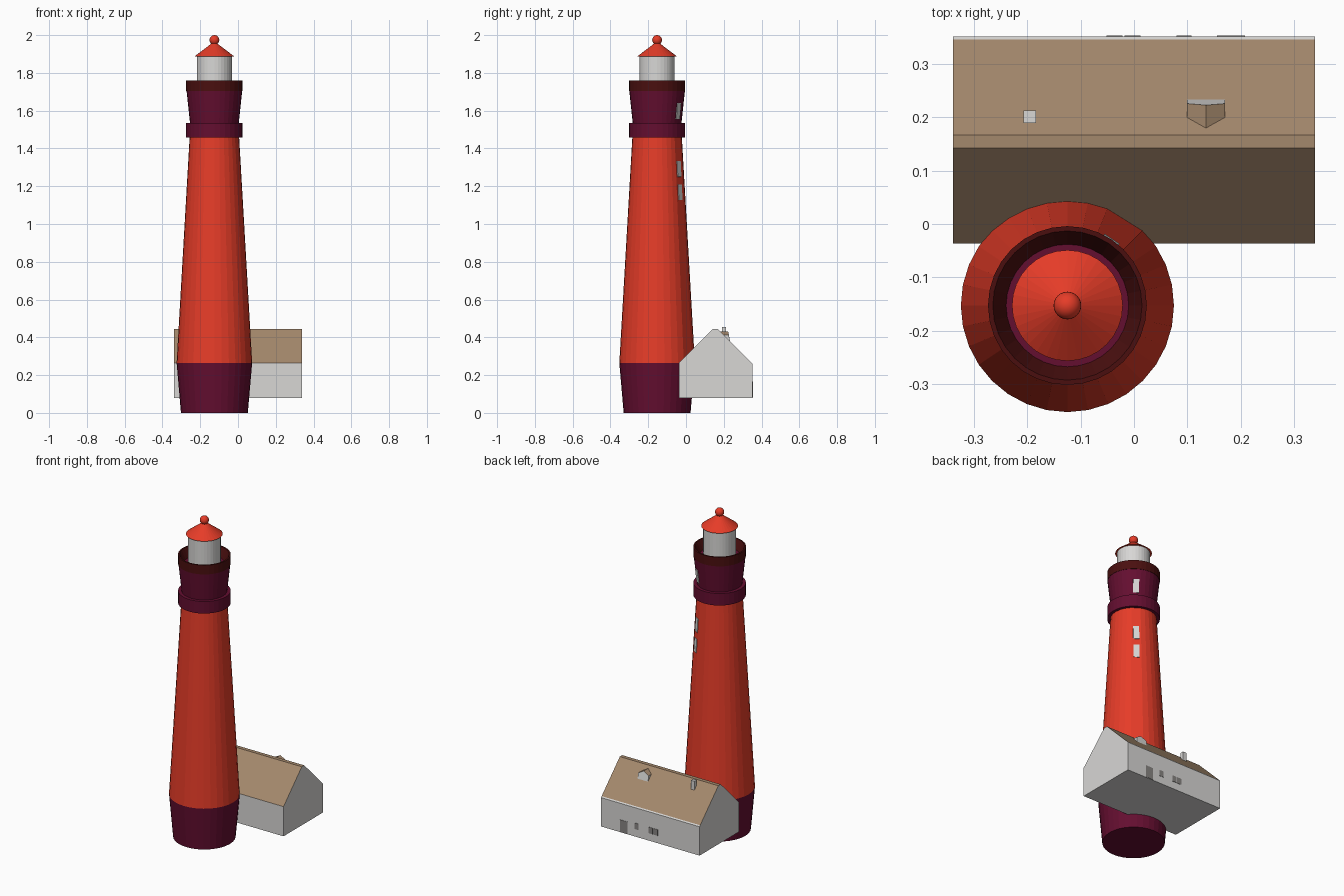
import bpy, bmesh, math
from mathutils import Vector, Matrix

if "Cube" in bpy.data.objects:
    bpy.data.objects.remove(bpy.data.objects["Cube"])

CX, CY, SEG = -0.125, -0.153, 32


def mat(name, rgb):
    m = bpy.data.materials.new(name)
    lin = [((c / 255 + 0.055) / 1.055) ** 2.4 if c > 10 else c / 255 / 12.92 for c in rgb]
    m.diffuse_color = (*lin, 1)
    m.use_nodes = True
    m.node_tree.nodes["Principled BSDF"].inputs["Base Color"].default_value = m.diffuse_color
    return m


RED = mat("tower red", (230, 60, 40))
PURPLE = mat("deep purple", (100, 14, 48))
MAROON = mat("dark maroon", (74, 15, 15))
WHITE = mat("off white", (216, 215, 213))
TAN = mat("roof tan", (164, 136, 108))
GREY = mat("opening grey", (136, 132, 130))


def finish(name, bm, mats):
    bmesh.ops.recalc_face_normals(bm, faces=bm.faces)
    me = bpy.data.meshes.new(name)
    bm.to_mesh(me)
    bm.free()
    for m in mats:
        me.materials.append(m)
    ob = bpy.data.objects.new(name, me)
    bpy.context.collection.objects.link(ob)
    return ob


def lathe(name, profile, mats, bands=None, cap=0, skip=()):
    """Turn (radius, height) points round the tower axis; bands = material per step."""
    bm = bmesh.new()
    angles = [2 * math.pi * i / SEG for i in range(SEG) if i not in skip]
    rings = [[bm.verts.new((CX + r * math.cos(a), CY + r * math.sin(a), z)) for a in angles]
             for r, z in profile]
    n = len(angles)
    for k in range(len(rings) - 1):
        lo, hi = rings[k], rings[k + 1]
        for i in range(n):
            j = (i + 1) % n
            f = bm.faces.new((lo[i], lo[j], hi[j], hi[i]))
            f.material_index = bands[k] if bands else 0
    bm.faces.new(rings[0][::-1])
    bm.faces.new(rings[-1]).material_index = cap
    return finish(name, bm, mats)


def box(name, lo, hi, m, matrix=Matrix()):
    bm = bmesh.new()
    bmesh.ops.create_cube(bm, size=1)
    for v in bm.verts:
        v.co = matrix @ Vector([l + (h - l) * (c + 0.5) for l, h, c in zip(lo, hi, v.co)])
    return finish(name, bm, [m])


def loft(name, ends, mats, rule):
    """Join two matching outlines; rule(face) gives the material index."""
    bm = bmesh.new()
    a, b = [[bm.verts.new(p) for p in e] for e in ends]
    n = len(a)
    for i in range(n):
        j = (i + 1) % n
        bm.faces.new((a[i], a[j], b[j], b[i]))
    bm.faces.new(a[::-1])
    bm.faces.new(b)
    bmesh.ops.recalc_face_normals(bm, faces=bm.faces)
    for f in bm.faces:
        f.material_index = rule(f)
    return finish(name, bm, mats)


# Tower: flared foot, tapering shaft with one flat strip, collar
lathe("tower_foot", [(0.177, 0), (0.2, 0.265)], [PURPLE])
lathe("tower_shaft", [(0.2, 0.265), (0.131, 1.46)], [RED], skip=(5,))
lathe("collar", [(0.149, 1.459), (0.149, 1.534)], [PURPLE])

# Gallery: flared cup with a maroon parapet and sunken floor
lathe("gallery", [(0.129, 1.534), (0.147, 1.703), (0.149, 1.703), (0.149, 1.76),
                  (0.140, 1.76), (0.115, 1.705)],
      [PURPLE, MAROON], bands=[0, 1, 1, 1, 1])

# Lantern, roof and finial ball
lathe("lantern", [(0.093, 1.70), (0.093, 1.89)], [WHITE])
lathe("lantern_roof", [(0.104, 1.888), (0.012, 1.958)], [RED])
bm = bmesh.new()
bmesh.ops.create_uvsphere(bm, u_segments=24, v_segments=12, radius=0.026,
                          matrix=Matrix.Translation((CX, CY, 1.974)))
for f in bm.faces:
    f.smooth = True
finish("finial_ball", bm, [RED])

# Tower windows, thin plates leaning with the wall
A = math.radians(56.25)
for i, (z, r, lean) in enumerate([(1.168, 0.1455, -0.058), (1.292, 0.1385, -0.058),
                                  (1.598, 0.1355, 0.106)]):
    M = (Matrix.Translation((CX + r * math.cos(A), CY + r * math.sin(A), z))
         @ Matrix.Rotation(A, 4, 'Z') @ Matrix.Rotation(lean, 4, 'Y'))
    box(f"tower_window_{i + 1}", (-0.004, -0.017, -0.042), (0.003, 0.017, 0.042), WHITE, M)

# House: gabled body with a narrow flat ridge, roof faces coloured by direction
outline = [(-0.037, 0.08), (0.352, 0.08), (0.352, 0.26), (0.346, 0.267),
           (0.167, 0.445), (0.143, 0.445), (-0.037, 0.265)]
loft("house", [[(x, y, z) for y, z in outline] for x in (-0.34, 0.34)], [WHITE, TAN],
     lambda f: int(f.normal.z > 0.3 and f.calc_center_median().z > 0.3))

# Chimney
box("chimney", (-0.207, 0.19, 0.38), (-0.184, 0.213, 0.455), WHITE)

# Dormer: pentagon front running back into the roof slope
DX = 0.135
front = [(DX - 0.036, 0.234, 0.378), (DX + 0.036, 0.234, 0.378), (DX + 0.036, 0.226, 0.412),
         (DX, 0.223, 0.432), (DX - 0.036, 0.226, 0.412)]
back = [(DX - 0.036, 0.2, 0.378), (DX + 0.036, 0.2, 0.378), (DX + 0.036, 0.199, 0.412),
        (DX, 0.179, 0.432), (DX - 0.036, 0.199, 0.412)]
loft("dormer", [front, back], [WHITE, TAN],
     lambda f: int(f.normal.z > 0.6))

# Back wall door and windows
for name, x0, x1, z0, z1 in [("door", 0.156, 0.208, 0.082, 0.158),
                             ("window_single", 0.08, 0.108, 0.127, 0.165),
                             ("window_pair_a", -0.018, 0.012, 0.127, 0.165),
                             ("window_pair_b", -0.052, -0.022, 0.127, 0.165)]:
    box("house_" + name, (x0, 0.35, z0), (x1, 0.354, z1), GREY)
